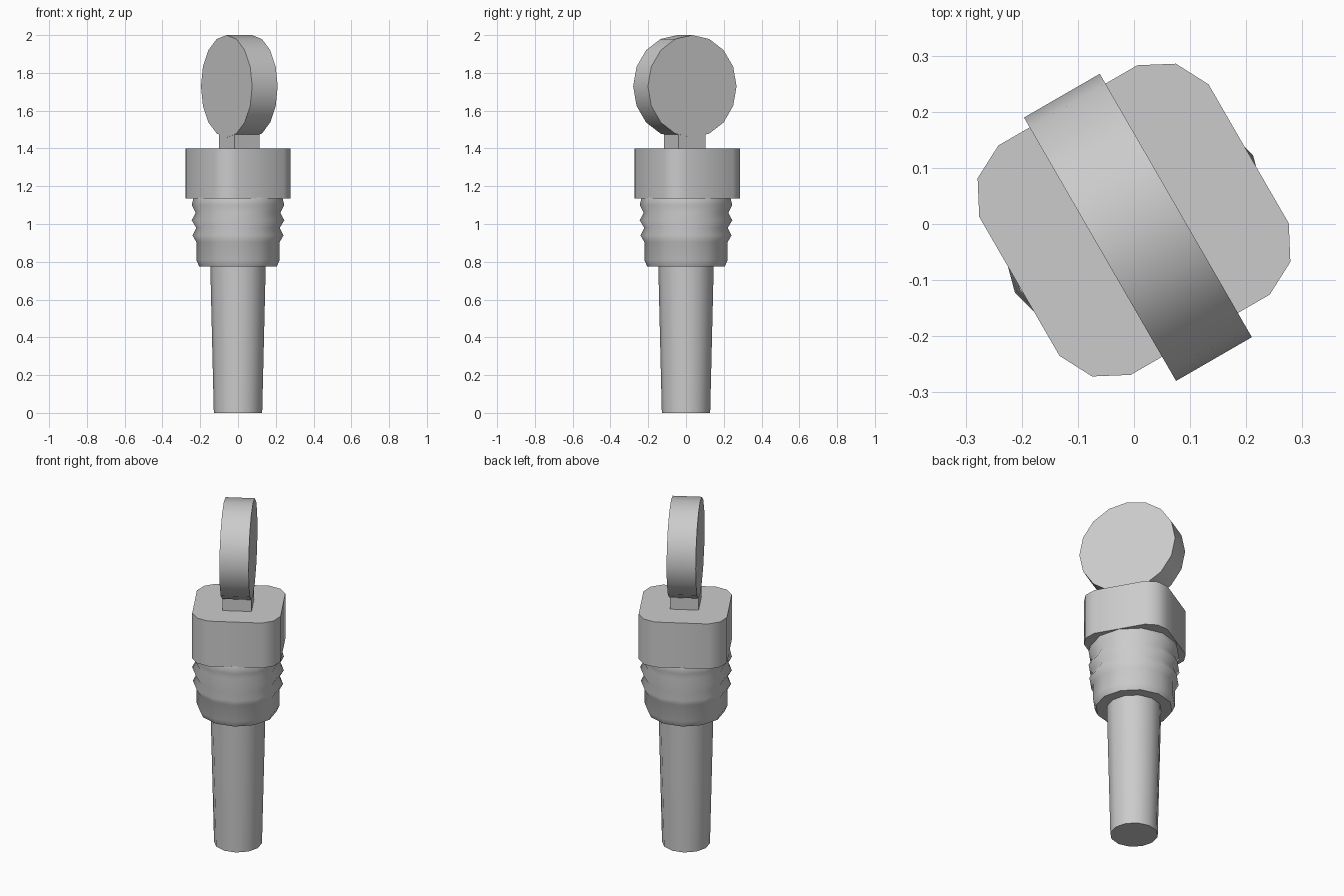
import bpy
import bmesh
from math import radians, pi, sin, cos
from mathutils import Matrix

cube = bpy.data.objects.get("Cube")
if cube:
    bpy.data.objects.remove(cube, do_unlink=True)

TURN = radians(30)
SIDES = 12

grey = bpy.data.materials.new("plain grey")
grey.use_nodes = True
colour = (0.6, 0.6, 0.6, 1)
grey.diffuse_color = colour
grey.node_tree.nodes["Principled BSDF"].inputs["Base Color"].default_value = colour


def finish(name, bm, location, angle):
    """Turn a bmesh into a shaded object."""
    bmesh.ops.recalc_face_normals(bm, faces=bm.faces)
    mesh = bpy.data.meshes.new(name)
    bm.to_mesh(mesh)
    bm.free()
    mesh.materials.append(grey)
    obj = bpy.data.objects.new(name, mesh)
    bpy.context.collection.objects.link(obj)
    obj.location = location
    obj.rotation_euler.z = TURN
    bpy.ops.object.select_all(action="DESELECT")
    obj.select_set(True)
    bpy.context.view_layer.objects.active = obj
    bpy.ops.object.shade_smooth_by_angle(angle=radians(angle))
    return obj


def lathe(name, profile, angle):
    """Stack rings of (radius, height) and close both ends."""
    bm = bmesh.new()
    rings = [[bm.verts.new((r * cos(2 * pi * i / SIDES), r * sin(2 * pi * i / SIDES), z))
              for i in range(SIDES)] for r, z in profile]
    for low, high in zip(rings, rings[1:]):
        for i in range(SIDES):
            j = (i + 1) % SIDES
            bm.faces.new((low[i], low[j], high[j], high[i]))
    bm.faces.new(rings[0])
    bm.faces.new(rings[-1])
    return finish(name, bm, (0, 0, 0), angle)


# Tapered stem
lathe("stem", [(0.128, 0), (0.147, 0.79)], 40)

# Ribbed plug
lathe("ribbed_plug", [
    (0.205, 0.775), (0.221, 0.81), (0.221, 0.905), (0.241, 0.94),
    (0.221, 0.98), (0.245, 1.02), (0.224, 1.06), (0.245, 1.1), (0.235, 1.14)], 60)

# Square collar with rounded corners
bm = bmesh.new()
corner = [(0.236, 0.143), (0.204, 0.204), (0.143, 0.236)]
outline = []
for quarter in range(4):
    spin = Matrix.Rotation(quarter * pi / 2, 3, "Z")
    for x, y in corner:
        outline.append(bm.verts.new(spin @ Matrix.Translation((x, y, 0)).to_translation()))
base = bm.faces.new(outline)
top = bmesh.ops.extrude_face_region(bm, geom=[base])["geom"]
bmesh.ops.translate(bm, vec=(0, 0, 0.265),
                    verts=[v for v in top if isinstance(v, bmesh.types.BMVert)])
finish("collar", bm, (0, 0.007, 1.135), 38)

# Short square neck
bm = bmesh.new()
bmesh.ops.create_cube(bm, size=1, matrix=Matrix.Diagonal((0.154, 0.164, 0.09, 1)))
finish("neck", bm, (0.007, -0.006, 1.435), 30)

# Upright round grip
bm = bmesh.new()
bmesh.ops.create_cone(bm, cap_ends=True, segments=16, radius1=0.271, radius2=0.271,
                      depth=0.156, matrix=Matrix.Rotation(pi / 2, 4, "Y"))
finish("round_grip", bm, (0.007, -0.006, 1.729), 30)
